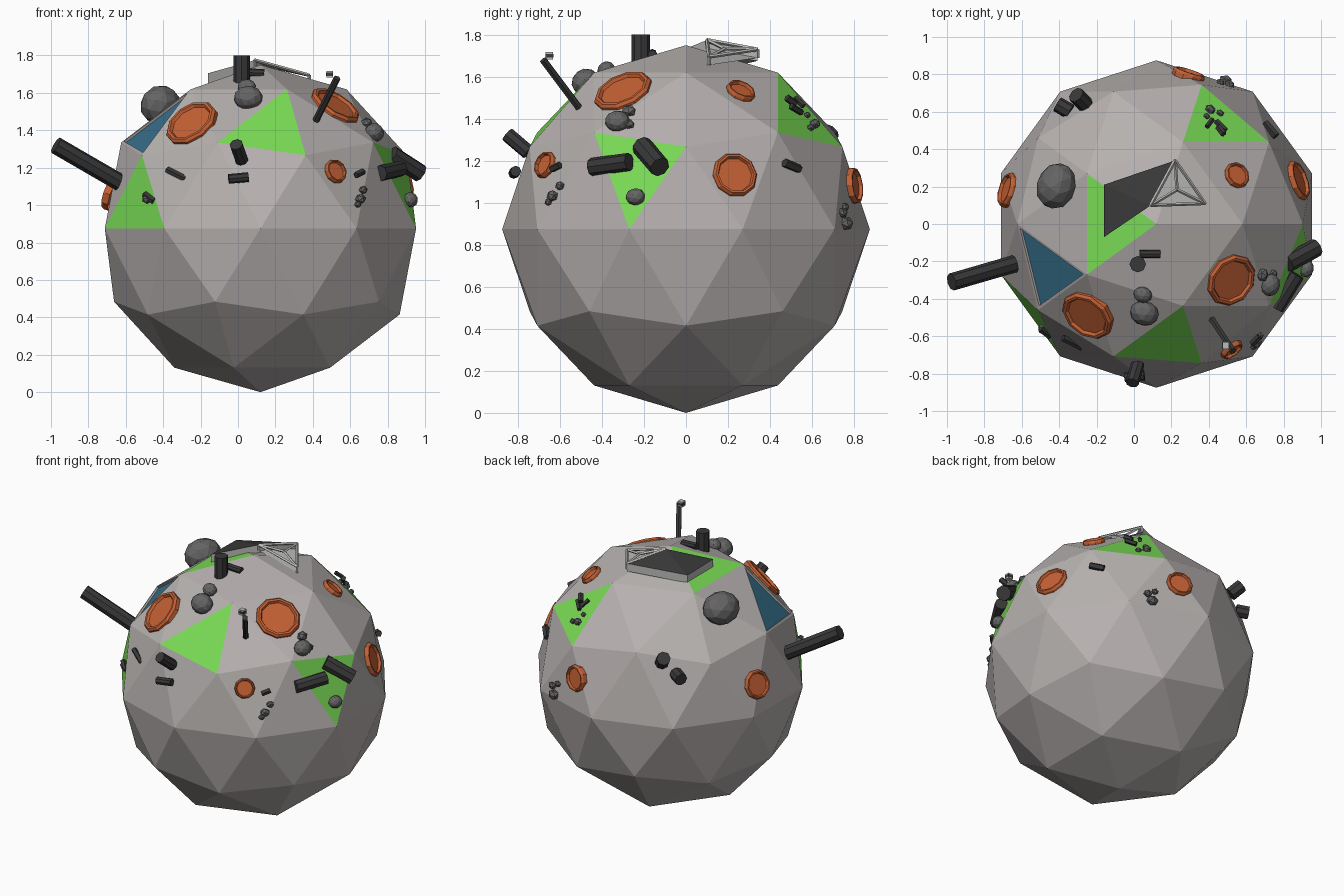
import bpy, bmesh, math
from mathutils import Vector, Matrix
from mathutils.bvhtree import BVHTree

if "Cube" in bpy.data.objects:
    bpy.data.objects.remove(bpy.data.objects["Cube"])

R = 0.875
C = Vector((0.12, 0, R))


def mat(name, rgb):
    m = bpy.data.materials.new(name)
    m.diffuse_color = (*rgb, 1)
    m.use_nodes = True
    m.node_tree.nodes["Principled BSDF"].inputs["Base Color"].default_value = m.diffuse_color
    return m


GREY = mat("warm_grey", (0.47, 0.44, 0.43))
GREEN = mat("bright_green", (0.19, 0.70, 0.09))
ORANGE = mat("rust_orange", (0.56, 0.12, 0.035))
BLUE = mat("deep_blue", (0.04, 0.17, 0.27))
ROCK = mat("rock_grey", (0.13, 0.13, 0.13))
DARK = mat("charcoal", (0.04, 0.04, 0.04))
PALE = mat("pale_grey", (0.5, 0.5, 0.49))


def finish(name, bm, *mats):
    me = bpy.data.meshes.new(name)
    bm.to_mesh(me)
    bm.free()
    for m in mats:
        me.materials.append(m)
    ob = bpy.data.objects.new(name, me)
    bpy.context.collection.objects.link(ob)
    return ob


# planet body: faceted ball with a few painted facets and one recessed pane
bm = bmesh.new()
bmesh.ops.create_icosphere(bm, subdivisions=2, radius=R, matrix=Matrix.Translation(C))
bm.normal_update()
tree = BVHTree.FromBMesh(bm)


def facet(x, y, z):
    return min(bm.faces, key=lambda f: (f.calc_center_median() - Vector((x, y, z))).length)


for p in [(0.17, -0.62, 1.41), (-0.54, -0.48, 1.0), (0.86, -0.24, 1.16),
          (0.44, 0.54, 1.41), (-0.13, 0, 1.66)]:
    facet(*p).material_index = 1
pane = facet(-0.46, -0.24, 1.41)
bmesh.ops.inset_individual(bm, faces=[pane], thickness=0.028)
bmesh.ops.inset_individual(bm, faces=[pane], thickness=0.004, depth=-0.012)
pane.material_index = 2
finish("planet_body", bm, GREY, GREEN, BLUE)


def ground(p):
    """Surface point and facet normal below an approximate position."""
    d = (Vector(p) - C).normalized()
    hit, n, _, _ = tree.ray_cast(C + d * 2, -d)
    return hit, n


def aim(pos, direction):
    return Matrix.Translation(pos) @ Vector(direction).to_track_quat('Z', 'Y').to_matrix().to_4x4()


# craters: lathed dish with a raised chamfered rim
def crater(i, p, r):
    pos, n = ground(p)
    bm = bmesh.new()
    sides = 10
    prof = [(1.0, -0.015), (1.0, 0.012), (0.92, 0.026), (0.82, 0.026), (0.76, 0.010)]
    rings = [[bm.verts.new((r * a * math.cos(2 * math.pi * k / sides),
                            r * a * math.sin(2 * math.pi * k / sides), h))
              for k in range(sides)] for a, h in prof]
    for lo, hi in zip(rings, rings[1:]):
        for k in range(sides):
            j = (k + 1) % sides
            bm.faces.new((lo[k], lo[j], hi[j], hi[k]))
    bm.faces.new(rings[-1])
    bm.transform(aim(pos, n))
    finish(f"crater_{i}", bm, ORANGE)


for i, (p, r) in enumerate([
        ((-0.25, -0.49, 1.44), 0.15), ((0.52, -0.30, 1.53), 0.145),
        ((0.52, -0.67, 1.18), 0.066), ((0.55, 0.26, 1.53), 0.072),
        ((0.87, 0.23, 1.13), 0.11), ((-0.67, 0.18, 1.06), 0.095),
        ((0.29, 0.79, 1.08), 0.088)]):
    crater(i, p, r)


# rocks
def rock(i, p, r, sub=1):
    pos, n = ground(p)
    bm = bmesh.new()
    bmesh.ops.create_icosphere(bm, subdivisions=sub, radius=r)
    bm.transform(aim(pos + n * r * 0.35, n) @ Matrix.Diagonal((1.1, 0.95, 0.9, 1)))
    finish(f"rock_{i}", bm, ROCK)


for i, a in enumerate([
        ((-0.38, 0.19, 1.5), 0.115, 2), ((0.06, -0.46, 1.55), 0.072, 2),
        ((0.05, -0.37, 1.62), 0.046, 2), ((0.71, -0.32, 1.37), 0.055, 2),
        ((0.68, -0.27, 1.43), 0.034), ((0.74, -0.27, 1.37), 0.026),
        ((0.89, -0.23, 1.02), 0.043, 2), ((0.65, -0.63, 1.03), 0.03),
        ((0.67, -0.60, 1.08), 0.024), ((0.63, -0.64, 1.0), 0.02),
        ((-0.47, -0.55, 1.03), 0.03), ((0.41, 0.62, 1.38), 0.028),
        ((0.47, 0.61, 1.37), 0.02), ((0.39, 0.58, 1.42), 0.018),
        ((0.48, 0.74, 0.90), 0.036), ((0.50, 0.72, 0.95), 0.026),
        ((0.46, 0.75, 0.98), 0.022)]):
    rock(i, *a)


# tubes: six sided bars between two points
def tube(name, a, b, r, m=DARK, sides=8):
    a, b = Vector(a), Vector(b)
    bm = bmesh.new()
    bmesh.ops.create_cone(bm, cap_ends=True, segments=sides, radius1=r, radius2=r,
                          depth=(b - a).length)
    bm.transform(aim((a + b) / 2, b - a))
    return finish(name, bm, m)


tube("long_barrel", (-0.63, -0.21, 1.12), (-0.975, -0.31, 1.32), 0.047)
tube("right_barrel_low", (0.76, -0.45, 1.17), (0.87, -0.27, 1.195), 0.043)
tube("right_barrel_high", (0.82, -0.21, 1.27), (0.975, -0.125, 1.17), 0.05)
tube("top_stack", (0.02, -0.215, 1.65), (0.02, -0.215, 1.80), 0.044)
tube("top_pipe", (0.03, -0.16, 1.71), (0.14, -0.16, 1.705), 0.022)
tube("front_pipe_high", (0.02, -0.75, 1.24), (-0.01, -0.85, 1.325), 0.036)
tube("front_pipe_low", (-0.05, -0.82, 1.14), (0.055, -0.81, 1.15), 0.026)
tube("back_pipe_high", (-0.26, 0.64, 1.28), (-0.31, 0.69, 1.34), 0.045)
tube("back_pipe_low", (-0.34, 0.60, 1.21), (-0.41, 0.64, 1.20), 0.042)
tube("antenna", (0.41, -0.50, 1.44), (0.53, -0.68, 1.68), 0.019, DARK, 6)

# antenna tip: small square frame with a dark core
for name, s, m in (("antenna_tip", 0.036, PALE), ("antenna_core", 0.02, DARK)):
    bm = bmesh.new()
    bmesh.ops.create_cube(bm, size=s)
    if m is DARK:
        bm.transform(Matrix.Diagonal((1.85, 1.85, 0.9, 1)))
    bm.transform(Matrix.Translation((0.49, -0.65, 1.70)))
    finish(name, bm, m)

# small scattered debris chips
for i, (a, b, r) in enumerate([
        ((-0.38, -0.61, 1.19), (-0.28, -0.66, 1.14), 0.018),
        ((-0.50, -0.56, 1.06), (-0.45, -0.60, 1.02), 0.018),
        ((0.70, 0.54, 1.16), (0.76, 0.47, 1.19), 0.022),
        ((0.45, 0.52, 1.47), (0.48, 0.48, 1.50), 0.018),
        ((0.44, 0.55, 1.43), (0.49, 0.50, 1.46), 0.016),
        ((0.39, 0.52, 1.50), (0.42, 0.56, 1.46), 0.014),
        ((0.63, -0.64, 1.16), (0.67, -0.60, 1.18), 0.018)]):
    tube(f"chip_{i}", a, b, r, DARK, 5)

# summit hatch: two dark folded panels with pale sides
apex, east, north, west, south = [Vector(v) for v in (
    (0.09, 0.10, 1.775), (0.38, 0.11, 1.695), (0.22, 0.34, 1.73),
    (-0.16, 0.21, 1.70), (-0.16, -0.07, 1.705))]
bm = bmesh.new()
top = [bm.verts.new(v) for v in (apex, north, west, south)]
low = [bm.verts.new(v.co - Vector((0, 0, 0.055))) for v in top]
for tri in ((0, 1, 2), (0, 2, 3)):
    bm.faces.new([top[k] for k in tri]).material_index = 1
    bm.faces.new([low[k] for k in reversed(tri)])
for k in range(4):
    j = (k + 1) % 4
    bm.faces.new((top[j], top[k], low[k], low[j]))
finish("summit_panels", bm, PALE, DARK)

# summit truss: open triangular frame beside the panels
mid = (apex + east + north) / 3
drop = Vector((0, 0, -0.04))
bm = bmesh.new()
v = [bm.verts.new(p + drop) for p in (apex, east, north)]
bm.faces.new(v)
finish("summit_deck", bm, PALE)
pairs = [(apex, east), (east, north), (north, apex), (apex, mid), (east, mid), (north, mid)]
for i, (a, b) in enumerate(pairs):
    tube(f"summit_beam_{i}", a, b, 0.009, PALE, 4)
for i, a in enumerate((apex, east, north)):
    tube(f"summit_post_{i}", a, a + drop, 0.009, PALE, 4)
